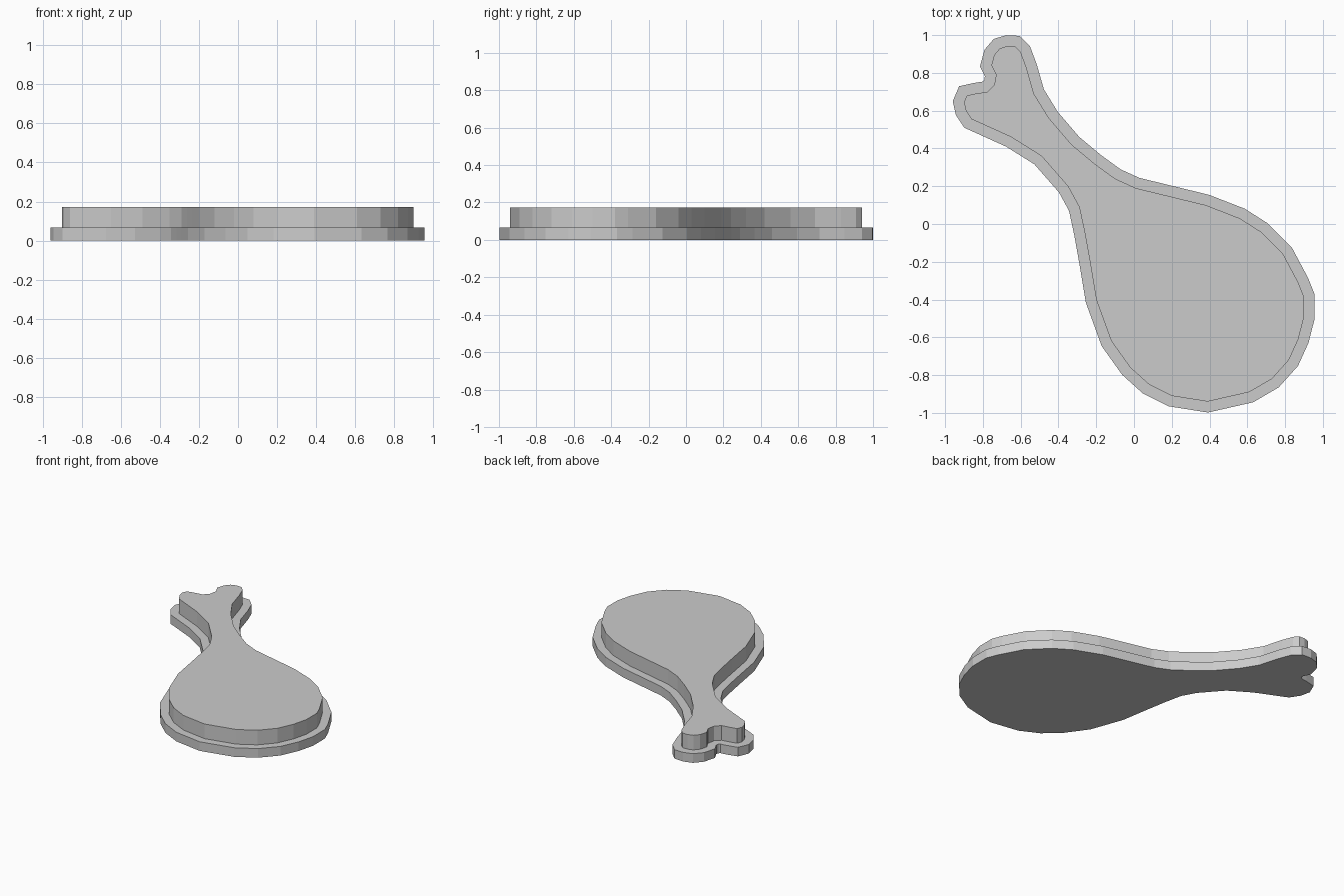
import bpy
import bmesh
from mathutils import Vector
from mathutils.geometry import intersect_point_line

default_cube = bpy.data.objects.get("Cube")
if default_cube:
    bpy.data.objects.remove(default_cube, do_unlink=True)

RIM_WIDTH = 0.057
STEP_HEIGHT = 0.066
TOTAL_HEIGHT = 0.172

# Drumstick outline, clockwise from the tip of the bone
bone_tip = [(-.67, .942), (-.63, .94), (-.6, .91), (-.57, .83), (-.53, .69)]
back_edge = [(-.45, .56), (-.33, .42), (-.21, .32), (-.1, .24), (.01, .19),
             (.38, .1), (.56, .03), (.67, -.04), (.79, -.16)]
round_end = [(.87, -.31), (.898, -.38), (.898, -.5), (.87, -.61), (.82, -.72),
             (.73, -.82), (.61, -.89), (.39, -.94), (.2, -.91), (.08, -.85),
             (-.02, -.76), (-.12, -.62)]
front_edge = [(-.2, -.4), (-.235, -.19), (-.26, -.05), (-.29, .09),
              (-.35, .2), (-.49, .36), (-.65, .46)]
side_knob = [(-.86, .555), (-.89, .6), (-.9, .645), (-.885, .68), (-.84, .69)]
notch = [(-.775, .7), (-.74, .735), (-.73, .79), (-.755, .84), (-.74, .895),
         (-.71, .93)]
outline = [Vector(p) for p in
           bone_tip + back_edge + round_end + front_edge + side_knob + notch]


def distance_to_outline(point, loop):
    """Shortest distance from a point to the closed loop."""
    best = float("inf")
    for i, a in enumerate(loop):
        b = loop[i - 1]
        t = intersect_point_line(point, a, b)[1]
        nearest = a.lerp(b, min(max(t, 0), 1))
        best = min(best, (point - nearest).length)
    return best


def grow(loop, width):
    """Offset a clockwise loop outwards, dropping points that cross over."""
    grown = []
    for i, point in enumerate(loop):
        before = (point - loop[i - 1]).normalized()
        after = (loop[(i + 1) % len(loop)] - point).normalized()
        n1 = Vector((-before.y, before.x))
        n2 = Vector((-after.y, after.x))
        moved = point + (n1 + n2) * (width / (1 + n1.dot(n2)))
        if distance_to_outline(moved, loop) > width * 0.93:
            grown.append(moved)
    return grown


def make_slab(name, loop, bottom, top, material):
    """Extrude a closed loop into a flat-sided solid."""
    bm = bmesh.new()
    face = bm.faces.new([bm.verts.new((p.x, p.y, bottom)) for p in loop])
    result = bmesh.ops.extrude_face_region(bm, geom=[face], use_keep_orig=True)
    raised = [v for v in result["geom"] if isinstance(v, bmesh.types.BMVert)]
    bmesh.ops.translate(bm, verts=raised, vec=(0, 0, top - bottom))
    bmesh.ops.recalc_face_normals(bm, faces=bm.faces[:])
    mesh = bpy.data.meshes.new(name)
    bm.to_mesh(mesh)
    bm.free()
    mesh.materials.append(material)
    obj = bpy.data.objects.new(name, mesh)
    bpy.context.scene.collection.objects.link(obj)
    return obj


# Plain grey material
grey = bpy.data.materials.new("plain_grey")
grey.use_nodes = True
colour = (0.6, 0.6, 0.6, 1)
grey.diffuse_color = colour
for node in grey.node_tree.nodes:
    if node.type == "BSDF_PRINCIPLED":
        node.inputs["Base Color"].default_value = colour

# Wide base with a narrower raised shape on it
make_slab("base_plate", grow(outline, RIM_WIDTH), 0, STEP_HEIGHT, grey)
make_slab("raised_drumstick", outline, STEP_HEIGHT, TOTAL_HEIGHT, grey)
